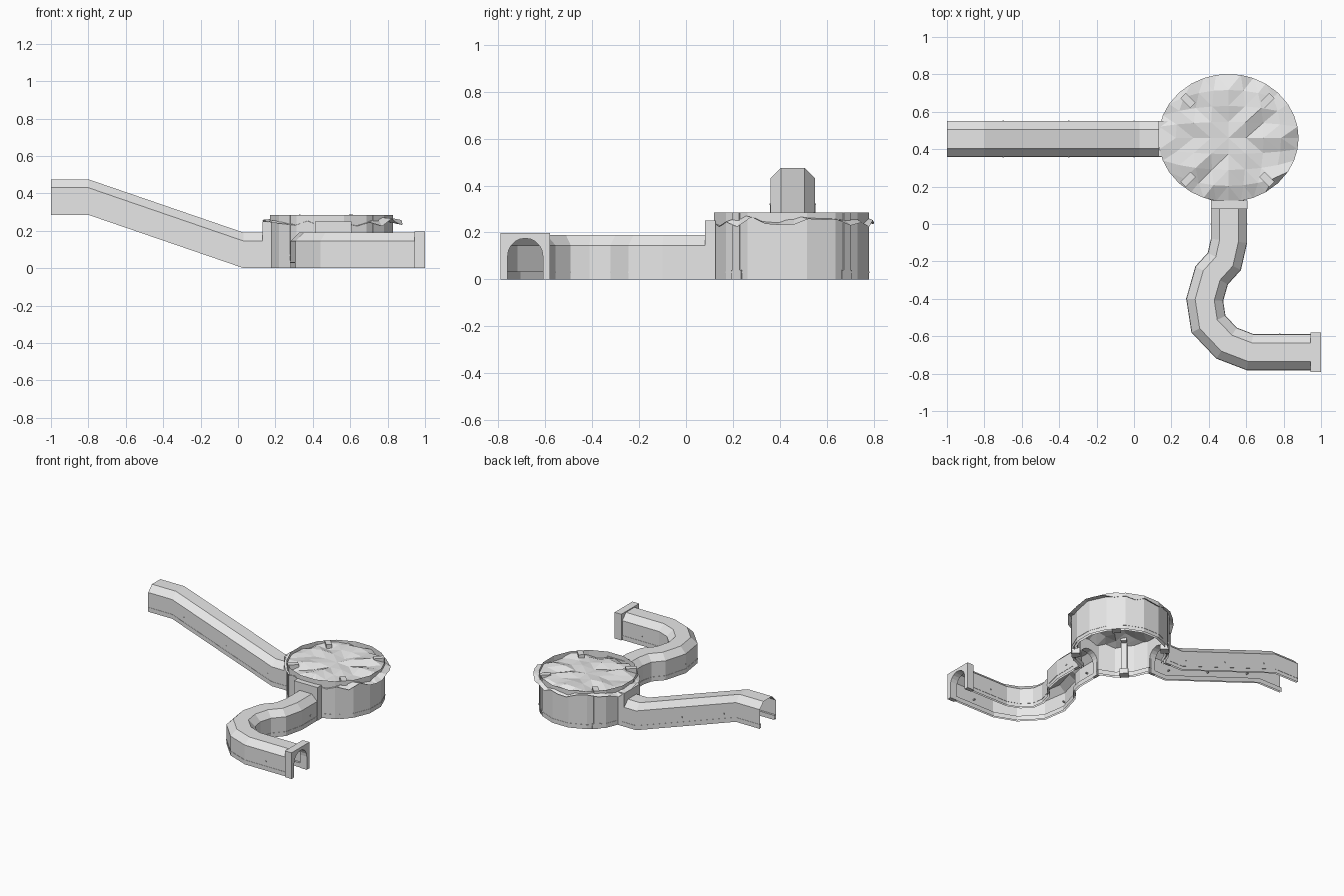
import bpy, bmesh, random
from math import sin, cos, pi, sqrt
from mathutils import Vector, Matrix

random.seed(7)
if "Cube" in bpy.data.objects:
    bpy.data.objects.remove(bpy.data.objects["Cube"], do_unlink=True)

stone = bpy.data.materials.new("light grey stone")
stone.use_nodes = True
stone.diffuse_color = (0.8, 0.8, 0.8, 1)
stone.node_tree.nodes["Principled BSDF"].inputs["Base Color"].default_value = (0.8, 0.8, 0.8, 1)

ROOM = Vector((0.5, 0.45, 0))
SIDES = 16
APOTHEM = 0.33


def finish(name, bm, recalc=True):
    if recalc:
        bmesh.ops.recalc_face_normals(bm, faces=bm.faces)
    mesh = bpy.data.meshes.new(name)
    bm.to_mesh(mesh)
    bm.free()
    mesh.materials.append(stone)
    obj = bpy.data.objects.new(name, mesh)
    bpy.context.collection.objects.link(obj)
    return obj


def skin(bm, rows, closed):
    """Join neighbouring rows of points with quads."""
    rows = [[bm.verts.new(p) for p in row] for row in rows]
    count = len(rows[0])
    for a, b in zip(rows, rows[1:]):
        for i in range(count if closed else count - 1):
            j = (i + 1) % count
            bm.faces.new((a[i], a[j], b[j], b[i]))


def side_vectors(path):
    """Horizontal mitred sideways vector at each path point."""
    dirs = [Vector((b.x - a.x, b.y - a.y, 0)).normalized() for a, b in zip(path, path[1:])]
    result = []
    for before, after in zip(dirs[:1] + dirs, dirs + dirs[-1:]):
        mean = (before + after).normalized()
        result.append(Vector((mean.y, -mean.x, 0)) / mean.dot(after))
    return result


def sweep(name, path, profile, closed=False):
    bm = bmesh.new()
    rows = [[p + s * u + Vector((0, 0, v)) for u, v in profile]
            for p, s in zip(path, side_vectors(path))]
    skin(bm, rows, closed)
    return finish(name, bm)


def box(bm, centre, size, angle=0):
    m = Matrix.Translation(centre) @ Matrix.Rotation(angle, 4, 'Z') @ Matrix.Diagonal((*size, 1))
    bmesh.ops.create_cube(bm, size=1, matrix=m)


# Corridors: chamfered shells with kerbs and small wall pegs
SHELL = [(-0.095, 0), (-0.095, 0.145), (-0.05, 0.19), (0.05, 0.19), (0.095, 0.145), (0.095, 0)]


def corridor(name, path, pegs):
    sweep(name + "_shell", path, SHELL)
    for label, s in (("left", -1), ("right", 1)):
        kerb = [(0.08 * s, 0), (0.08 * s, 0.034), (0.097 * s, 0.034), (0.097 * s, 0.027), (0.094 * s, 0.027)]
        sweep(f"{name}_kerb_{label}", path, kerb)
    bm = bmesh.new()
    for x, y, z, angle in pegs:
        for s in (-1, 1):
            offset = Matrix.Rotation(angle, 3, 'Z') @ Vector((0, 0.088 * s, 0.07))
            box(bm, Vector((x, y, z)) + offset, (0.008, 0.022, 0.008), angle)
    finish(name + "_pegs", bm)


ramp = [Vector((x, 0.455, z)) for x, z in ((-1, 0.285), (-0.8, 0.285), (0.03, 0), (0.15, 0))]
corridor("ramp", ramp, [(-0.7, 0.455, 0.25, 0), (-0.35, 0.455, 0.13, 0), (0, 0.455, 0.015, 0)])

bend = [Vector((x, y, 0)) for x, y in (
    (0.508, 0.1), (0.508, -0.09), (0.483, -0.2), (0.415, -0.275), (0.378, -0.405),
    (0.398, -0.535), (0.495, -0.637), (0.62, -0.685), (0.96, -0.685))]
corridor("bend", bend, [(0.508, 0, 0, pi / 2), (0.378, -0.4, 0, pi / 2), (0.78, -0.685, 0, 0)])


# Arched doorway slabs
def doorway(name, centre, angle, width, height, depth):
    bm = bmesh.new()
    w = width / 2
    outline = [(-w, 0), (-w, height), (w, height), (w, 0), (0.075, 0)]
    outline += [(0.075 * cos(pi * i / 10), 0.1 + 0.075 * sin(pi * i / 10)) for i in range(11)]
    outline.append((-0.075, 0))
    face = bm.faces.new([bm.verts.new((-depth / 2, u, v)) for u, v in outline])
    made = bmesh.ops.extrude_face_region(bm, geom=[face])["geom"]
    bmesh.ops.translate(bm, vec=(depth, 0, 0),
                        verts=[g for g in made if isinstance(g, bmesh.types.BMVert)])
    bm.transform(Matrix.Translation(centre) @ Matrix.Rotation(angle, 4, 'Z'))
    finish(name, bm)


doorway("outer_gate", (0.972, -0.685, 0), 0, 0.212, 0.197, 0.056)
doorway("ramp_doorway", (0.155, 0.455, 0), 0, 0.19, 0.25, 0.05)
doorway("bend_doorway", (0.508, 0.103, 0), pi / 2, 0.195, 0.25, 0.046)


# Round room: faceted wall with two openings
def ring(apothem, z):
    r = apothem / cos(pi / SIDES)
    return [ROOM + Vector((r * cos(a), r * sin(a), z))
            for a in ((i + 0.5) * 2 * pi / SIDES for i in range(SIDES))]


def is_opening(face):
    c = face.calc_center_median() - ROOM
    west = c.x < 0 and abs(c.y) < 0.03
    south = c.y < 0 and abs(c.x) < 0.03
    return c.z < 0.17 and (west or south)


def room_ring(name, levels):
    bm = bmesh.new()
    skin(bm, [ring(a, z) for a, z in levels], True)
    bmesh.ops.delete(bm, geom=[f for f in bm.faces if is_opening(f)], context='FACES')
    finish(name, bm)


room_ring("room_wall", [(APOTHEM, 0), (APOTHEM, 0.175), (APOTHEM, 0.284)])
room_ring("room_kerb", [(0.31, 0), (0.31, 0.034), (0.332, 0.034), (0.332, 0.027), (0.328, 0.027)])

# Four pillars with footing and capital
bm = bmesh.new()
for k in range(4):
    a = pi / 4 + k * pi / 2
    out = Vector((cos(a), sin(a), 0))
    for radius, z, size in ((0.313, 0.142, (0.044, 0.04, 0.284)),
                            (0.305, 0.02, (0.06, 0.06, 0.04)),
                            (0.298, 0.267, (0.075, 0.04, 0.036))):
        box(bm, ROOM + out * radius + Vector((0, 0, z)), size, a)
finish("room_pillars", bm)

# Rough rock roof with a drooping rim
bm = bmesh.new()
bmesh.ops.create_grid(bm, x_segments=8, y_segments=8, size=1)
for v in bm.verts:
    x, y = v.co.x, v.co.y
    rim = max(abs(x), abs(y)) > 0.99
    z = random.uniform(0.222, 0.268) if rim else random.uniform(0.25, 0.287)
    v.co = (0.505 + 0.375 * x * sqrt(1 - y * y / 2), 0.46 + 0.342 * y * sqrt(1 - x * x / 2), z)
bmesh.ops.triangulate(bm, faces=bm.faces)
finish("room_roof", bm)
